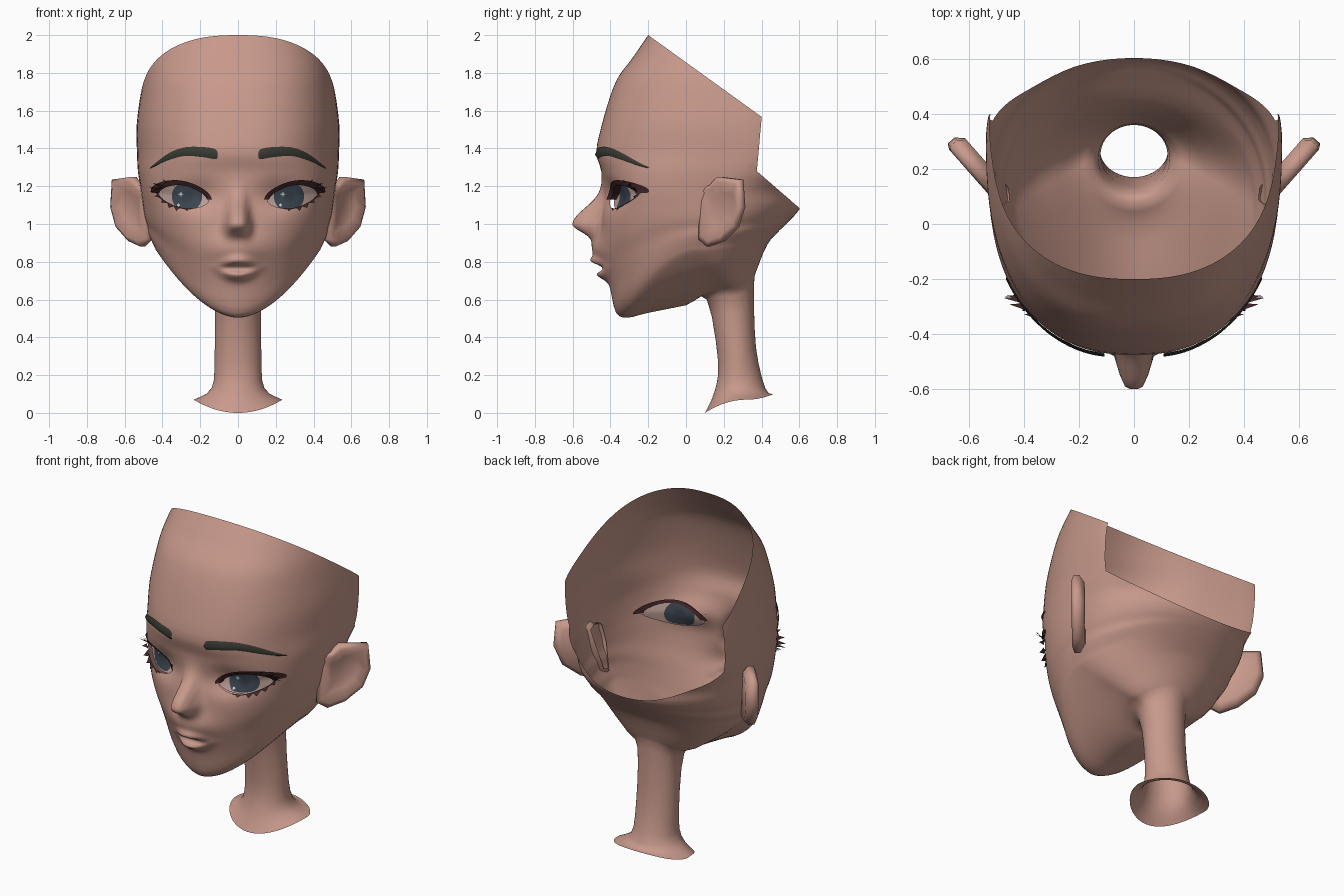
import bpy, bmesh, math
from mathutils import Vector
from mathutils.bvhtree import BVHTree

cube = bpy.data.objects.get("Cube")
if cube:
    bpy.data.objects.remove(cube, do_unlink=True)


def material(name, *rgb):
    m = bpy.data.materials.new(name)
    m.use_nodes = True
    m.diffuse_color = (*rgb, 1)
    bsdf = next(n for n in m.node_tree.nodes if n.type == "BSDF_PRINCIPLED")
    bsdf.inputs["Base Color"].default_value = (*rgb, 1)
    bsdf.inputs["Roughness"].default_value = 0.8
    return m


SKIN = material("skin", 0.58, 0.32, 0.26)
BROW = material("brow_grey", 0.045, 0.045, 0.036)
LASH = material("lash_maroon", 0.055, 0.02, 0.022)
WHITE = material("eye_white", 0.5, 0.34, 0.3)
IRIS = material("iris_slate", 0.045, 0.06, 0.08)
PUPIL = material("pupil_dark", 0.038, 0.05, 0.067)
GLINT = material("glint", 0.6, 0.64, 0.7)


def make(name, bm, mats, mirror=True, smooth=True):
    for f in bm.faces:
        f.smooth = smooth
    me = bpy.data.meshes.new(name)
    bm.to_mesh(me)
    bm.free()
    for m in mats:
        me.materials.append(m)
    ob = bpy.data.objects.new(name, me)
    bpy.context.scene.collection.objects.link(ob)
    if mirror:
        mod = ob.modifiers.new("mirror", "MIRROR")
        mod.use_mirror_merge = False
    return ob


def spline(rows, i, t):
    """Smooth curve through the rows, between row i and row i + 1."""
    a, b, c, d = (rows[max(0, min(len(rows) - 1, i + k))] for k in (-1, 0, 1, 2))
    return [q + 0.5 * t * (r - p + t * (2 * p - 5 * q + 4 * r - s + t * (3 * (q - r) + s - p)))
            for p, q, r, s in zip(a, b, c, d)]


def strip(bm, rows):
    """Quads between successive rows of points."""
    vs = [[bm.verts.new(p) for p in row] for row in rows]
    for a, b in zip(vs, vs[1:]):
        for k in range(len(a) - 1):
            bm.faces.new((a[k], b[k], b[k + 1], a[k + 1]))


# Neck, jaw and face rings: front y z, half width, side y z, back y z, roundness
rings = [
    (.10, 0, .235, .32, .07, .465, .10, 2), (.15, .11, .14, .28, .13, .42, .13, 2),
    (.17, .27, .124, .27, .30, .37, .35, 2), (.11, .60, .13, .24, .62, .36, .68, 2),
    (0, .57, .215, .2, .68, .38, .77, 1.9), (-.2, .53, .345, .13, .77, .43, .89, 1.8),
    (-.31, .504, .425, .07, .85, .48, .95, 1.8), (-.37, .53, .445, .06, .885, .52, .99, 1.8),
    (-.40, .65, .47, .1, .94, .55, 1.02, 1.9), (-.428, .76, .48, .12, .99, .57, 1.04, 2.0),
    (-.448, .88, .495, .15, 1.04, .595, 1.07, 2.2), (-.45, 1.02, .505, .18, 1.1, .61, 1.1, 2.45),
    (-.44, 1.15, .515, .2, 1.18, .635, 1.19, 2.7), (-.448, 1.28, .53, .25, 1.28, .75, 1.28, 2.65)]
# Forehead rings: front y, height, half width
for y, z, w in [(-.475, 1.38, .535), (-.447, 1.52, .537), (-.4, 1.68, .517), (-.357, 1.78, .5),
                (-.29, 1.87, .477), (-.245, 1.935, .452), (-.20, 2.0, .42)]:
    rings.append((y, z, w, .3, z, .8, z, 2.45))


def bump(v, centre, below, above, power=2):
    return math.exp(-abs((v - centre) / (below if v < centre else above)) ** power)


def features(x, z):
    """Forward offset for nose, muzzle, lips and eye sockets."""
    x = abs(x)
    nose = .064 - .13 * min(.18, max(0, z - 1))
    d = -.148 * bump(z, 1.0, .06, .122) * bump(x, 0, 1, nose, 4)
    d -= .05 * bump(z, .865, .075, .08) * bump(x, 0, 1, .13)
    corner = .03 * min(1, (x / .12) ** 2)
    d -= .043 * bump(z, .803 - corner, .02, .026) * bump(x, 0, 1, .09, 2.5)
    d -= .05 * bump(z, .732 + corner, .03, .02) * bump(x, 0, 1, .086, 2.5)
    return d + .045 * bump(x, .21, .1, .16) * bump(z, 1.15, .075, .08)


HALF = 48


def ring_point(ring, i):
    fy, fz, w, sy, sz, by, bz, n = ring
    k = i - HALF
    th = math.pi * (abs(k) / HALF) ** 1.4
    s, c = max(0, math.sin(th)), abs(math.cos(th))
    front = th < math.pi / 2
    e = 2 / n if front else 1
    ey, ez = (fy, fz) if front else (by, bz)
    x = math.copysign(w * s ** e, k)
    y = sy + (ey - sy) * c ** e
    z = ez + (sz - ez) * s * s
    if front and y < 0:
        y += features(x, z)
    return x, y, z


# Skin shell from neck to hairline
bm = bmesh.new()
levels = []
for i in range(len(rings) - 1):
    steps = 10 if 8 <= i <= 12 else 3
    levels += [spline(rings, i, s / steps) for s in range(steps)]
levels.append(rings[-1])
grid = [[bm.verts.new(ring_point(r, i)) for i in range(2 * HALF)] for r in levels]
for a, b in zip(grid, grid[1:]):
    for i in range(2 * HALF):
        j = (i + 1) % (2 * HALF)
        bm.faces.new((a[i], a[j], b[j], b[i]))

# Open the scalp: sloping crown, upright side edges, sloping nape
SLOPE, NAPE, LEAN = .721, .867, .09
for co, no, ymin in [((0, -.2, 2), (0, SLOPE, 1), -9),
                     ((0, .375, 1.28), (0, 1, -LEAN), .2),
                     ((0, .375, 1.28), (0, NAPE, 1), .2)]:
    faces = [f for f in bm.faces if f.calc_center_median().y > ymin]
    geom = set(faces) | {e for f in faces for e in f.edges} | {v for f in faces for v in f.verts}
    bmesh.ops.bisect_plane(bm, geom=list(geom), dist=.0001, plane_co=co, plane_no=no)


def scalp(f):
    c = f.calc_center_median()
    crown = c.z > 2 - SLOPE * (c.y + .2)
    behind = c.y > .375 + LEAN * (c.z - 1.28)
    return crown or (behind and c.z > 1.28 - NAPE * (c.y - .375))


bmesh.ops.delete(bm, geom=[f for f in bm.faces if scalp(f)], context="FACES")
tree = BVHTree.FromBMesh(bm)


def surf(x, z):
    hit = tree.ray_cast(Vector((x, -2, z)), Vector((0, 1, 0)))[0]
    return hit.y if hit else 0


def on_face(x, z, lift=0):
    return x, surf(x, z) - lift, z


# Eyelid outline as a soft almond
EX, EZ, EW, EH, TILT, POW = .29, 1.146, .135, .063, .02, 1.7


def lid(a, k):
    u, v = (math.copysign(abs(t) ** (2 / POW), t) * k for t in (math.cos(a), math.sin(a)))
    return EX + EW * u, EZ + EH * v + TILT * u


def lid_radius(x, z):
    u = (abs(x) - EX) / EW
    v = (z - EZ - TILT * u) / EH
    return (abs(u) ** POW + abs(v) ** POW) ** (1 / POW)


# Cut the eye openings and round their edges
hole = [f for f in bm.faces for c in [f.calc_center_median()]
        if c.y < 0 and lid_radius(c.x, c.z) < 1]
bmesh.ops.delete(bm, geom=hole, context="FACES")
for v in bm.verts:
    if v.is_boundary and v.co.y < 0 and 1.0 < v.co.z < 1.3:
        r = lid_radius(v.co.x, v.co.z)
        x = EX + (abs(v.co.x) - EX) / r
        v.co = on_face(math.copysign(x, v.co.x), EZ + (v.co.z - EZ) / r)
make("head_and_neck", bm, [SKIN], mirror=False)

# Eyes: one dish each, with pupil, iris and white as rings
bm = bmesh.new()
ix, iz, iris_r, count = .27, 1.146, .08, 40
loops = []
for frac in ("pupil", "iris", "white"):
    loop = []
    for k in range(count):
        x, z = lid(2 * math.pi * k / count, 1.12)
        reach = iris_r / math.hypot(x - ix, z - iz)
        f = {"pupil": .4 * reach, "iris": min(.9, reach), "white": 1}[frac]
        loop.append(bm.verts.new(on_face(ix + f * (x - ix), iz + f * (z - iz), -.03)))
    loops.append(loop)
bm.faces.new(loops[0])
for mat, (a, b) in enumerate(zip(loops, loops[1:]), 1):
    for k in range(count):
        j = (k + 1) % count
        bm.faces.new((a[k], b[k], b[j], a[j])).material_index = mat
make("eyes", bm, [PUPIL, IRIS, WHITE])

# Eye glints: a star and a dot, on the same side of both eyes
bm = bmesh.new()
for side in (-1, 1):
    for dx, z, size, waist in [(-.032, 1.158, .016, .35), (-.045, 1.1, .008, .9)]:
        pts = []
        for k in range(8):
            a, r = k * math.pi / 4, size * (waist if k % 2 else 1)
            pts.append(on_face(side * ix + dx + r * math.cos(a), z + r * math.sin(a), -.025))
        bm.faces.new([bm.verts.new(p) for p in pts])
make("eye_glints", bm, [GLINT], mirror=False, smooth=False)

# Lashes: bands folded around the upper lid, a thin lower line, pointed tufts
bm = bmesh.new()
band = []
for k in range(29):
    a = -.1 + k * 3.15 / 28
    wide = 1.1 + .16 * max(0, math.cos(a)) + .2 * max(0, math.sin(a))
    band.append([on_face(*lid(a, 1.25), -.036), on_face(*lid(a, .97), -.036),
                 on_face(*lid(a, .93), .004), on_face(*lid(a, wide), .012)])
strip(bm, band)
lower = [-2.0 + k * .15 for k in range(14)]
strip(bm, [[on_face(*lid(a, 1.06), .006), on_face(*lid(a, .98), .003)] for a in lower])
tufts = [(.1, 1.36), (.35, 1.45), (.65, 1.5), (1.0, 1.5), (2.75, 1.22)]
tufts += [(-.3, 1.22), (-.7, 1.25), (-1.0, 1.32), (-1.25, 1.35), (-1.7, 1.2)]
for a, reach in tufts:
    root = [on_face(*lid(a + s, 1.0), .008) for s in (-.15, .15)]
    x, z = lid(a - .06, reach)
    tip = (min(x, .475), root[0][1] - .004, z)
    bm.faces.new([bm.verts.new(p) for p in (*root, tip)])
make("eyelashes", bm, [LASH], smooth=False)

# Eyebrows: raised tapering strips
bm = bmesh.new()
path = [(.108, 1.366, .015), (.122, 1.37, .027), (.18, 1.38, .027), (.28, 1.383, .023),
        (.37, 1.355, .018), (.465, 1.297, .003)]
rows = []
for i in range(len(path) - 1):
    rows += [spline(path, i, s / 5) for s in range(5)]
rows.append(path[-1])
strip(bm, [[on_face(x, z + h, .005), on_face(x, z, .015), on_face(x, z - h, .005)]
           for x, z, h in rows])
make("eyebrows", bm, [BROW])

# Ears: thick plates swept outward and back, hollowed in front, domed behind
bm = bmesh.new()
outline = [(-.05, 1.19), (.02, 1.205), (.07, 1.25), (.23, 1.235), (.243, 1.09), (.2, .985),
           (.1, .91), (0, .88), (-.06, .92)]
along, out = Vector((.66, .75, 0)), Vector((.75, -.66, 0))
loops = []
for scale, lift in [(.5, .0), (.85, .026), (1, .015), (1, -.018), (.8, -.045)]:
    loops.append([bm.verts.new(Vector((.505, .12, 1.08 + (z - 1.08) * scale))
                               + along * (.11 + (s - .11) * scale) + out * lift)
                  for s, z in outline])
bm.faces.new(loops[0])
bm.faces.new(loops[-1])
for a, b in zip(loops, loops[1:]):
    for k in range(len(a)):
        j = (k + 1) % len(a)
        bm.faces.new((a[k], a[j], b[j], b[k]))
bmesh.ops.recalc_face_normals(bm, faces=bm.faces[:])
# Trim the ear roots just inside the head wall
bmesh.ops.bisect_plane(bm, geom=bm.verts[:] + bm.edges[:] + bm.faces[:], dist=.0001,
                       plane_co=(.505, 0, 1.2), plane_no=(1, 0, -.2), clear_inner=True)
make("ears", bm, [SKIN])
